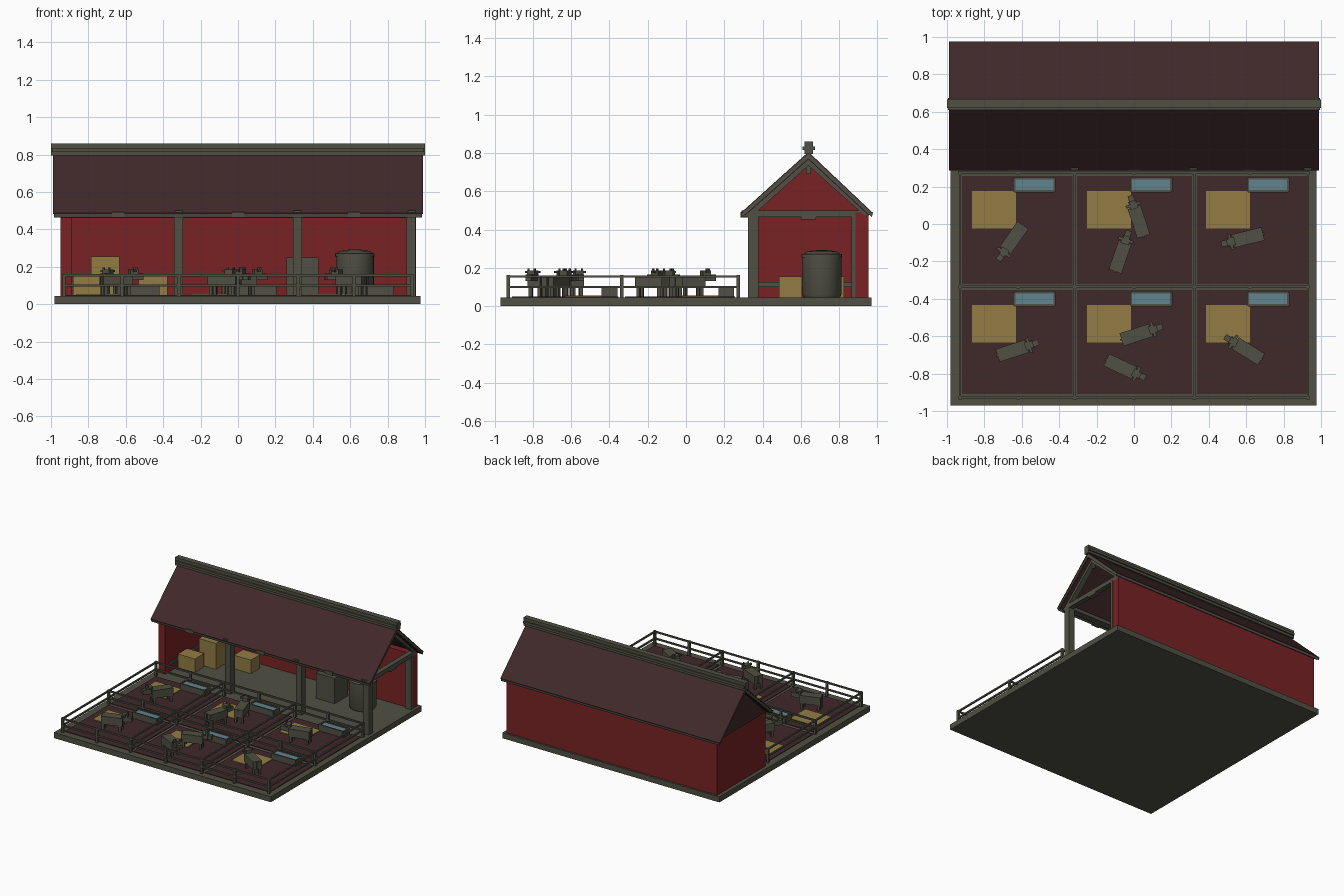
import bpy, bmesh
from math import radians
from mathutils import Matrix, Vector

old = bpy.data.objects.get("Cube")
if old:
    bpy.data.objects.remove(old, do_unlink=True)


def material(name, r, g, b):
    m = bpy.data.materials.new(name)
    m.use_nodes = True
    m.diffuse_color = (r, g, b, 1)
    m.node_tree.nodes["Principled BSDF"].inputs["Base Color"].default_value = (r, g, b, 1)
    return m


GREY = material("weathered grey", 0.08, 0.08, 0.058)
RED = material("barn red", 0.19, 0.016, 0.018)
BROWN = material("dark brown", 0.051, 0.021, 0.023)
STRAW = material("straw", 0.29, 0.2, 0.06)
WATER = material("water blue", 0.12, 0.23, 0.27)


def finish(name, bm, mat):
    bmesh.ops.recalc_face_normals(bm, faces=bm.faces)
    me = bpy.data.meshes.new(name)
    bm.to_mesh(me)
    bm.free()
    me.materials.append(mat)
    ob = bpy.data.objects.new(name, me)
    bpy.context.collection.objects.link(ob)
    return ob


def add_box(bm, x, y, z):
    """Add a box given its (min, max) range on each axis."""
    mid = Vector([(a + b) / 2 for a, b in (x, y, z)])
    size = [b - a for a, b in (x, y, z)]
    bmesh.ops.create_cube(bm, size=1, matrix=Matrix.Translation(mid) @ Matrix.Diagonal((*size, 1)))


def box(name, x, y, z, mat):
    bm = bmesh.new()
    add_box(bm, x, y, z)
    return finish(name, bm, mat)


def prism(name, profile, x0, x1, mat):
    """Extrude a (y, z) profile along x."""
    bm = bmesh.new()
    face = bm.faces.new([bm.verts.new((x0, y, z)) for y, z in profile])
    new = bmesh.ops.extrude_face_region(bm, geom=[face])["geom"]
    bmesh.ops.translate(bm, verts=[v for v in new if isinstance(v, bmesh.types.BMVert)], vec=(x1 - x0, 0, 0))
    return finish(name, bm, mat)


FLOOR = 0.045
RIDGE = 0.64

# Ground slab
box("base_slab", (-0.98, 0.975), (-0.97, 0.97), (0, FLOOR), GREY)

# Pens: floor, straw bed and water trough in each
columns = [(-0.92, -0.33, -0.866, -0.64), (-0.305, 0.31, -0.25, -0.016), (0.337, 0.925, 0.385, 0.61)]
rows = [(-0.32, 0.257), (-0.91, -0.353)]
for left, right, bed, trough in columns:
    for front, back in rows:
        box("pen_floor", (left, right), (front, back), (FLOOR - 0.01, 0.05), BROWN)
        top = back - 0.08
        box("straw_bed", (bed, bed + 0.235), (top - 0.2, top), (FLOOR, 0.056), STRAW)
        tx, ty = (trough, trough + 0.215), (back - 0.082, back - 0.012)
        bm = bmesh.new()
        add_box(bm, tx, ty, (FLOOR, 0.085))
        for x in tx:
            add_box(bm, (x - 0.006, x + 0.006), ty, (FLOOR, 0.1))
        for y in ty:
            add_box(bm, tx, (y - 0.006, y + 0.006), (FLOOR, 0.1))
        finish("water_trough", bm, GREY)
        box("trough_water", (tx[0] + 0.006, tx[1] - 0.006), (ty[0] + 0.006, ty[1] - 0.006), (0.08, 0.093), WATER)

# Pen fences: two rails on posts in each direction
fence_x = [-0.93, -0.317, 0.323, 0.93]
fence_y = [-0.928, -0.336, 0.274]
bm = bmesh.new()
for z in (0.1, 0.155):
    for y in fence_y:
        add_box(bm, (-0.935, 0.935), (y - 0.006, y + 0.006), (z - 0.006, z + 0.006))
    for x in fence_x:
        add_box(bm, (x - 0.006, x + 0.006), (-0.93, 0.28), (z - 0.006, z + 0.006))
for y in fence_y:
    for x in fence_x + [-0.62, 0, 0.62]:
        add_box(bm, (x - 0.009, x + 0.009), (y - 0.009, y + 0.009), (FLOOR, 0.163))
finish("pen_fence", bm, GREY)


# Cattle: blocky bodies with the head towards local +x
def cow(x, y, heading):
    bm = bmesh.new()
    add_box(bm, (-0.115, 0.05), (-0.036, 0.036), (0.095, 0.16))
    add_box(bm, (0.04, 0.085), (-0.022, 0.022), (0.13, 0.185))
    add_box(bm, (0.085, 0.115), (-0.016, 0.016), (0.13, 0.165))
    add_box(bm, (0.055, 0.07), (-0.042, 0.042), (0.172, 0.184))
    add_box(bm, (-0.122, -0.115), (-0.005, 0.005), (0.1, 0.155))
    for side in (-1, 1):
        add_box(bm, (0.07, 0.08), (side * 0.018 - 0.004, side * 0.018 + 0.004), (0.18, 0.197))
        for lx in (-0.1, 0.03):
            add_box(bm, (lx - 0.009, lx + 0.009), (side * 0.025 - 0.009, side * 0.025 + 0.009), (FLOOR, 0.1))
    ob = finish("cow", bm, GREY)
    ob.location = (x, y, 0)
    ob.rotation_euler.z = radians(heading)


for place in [(-0.66, -0.1, -125), (0.016, 0.043, 108), (-0.064, -0.145, 71), (0.578, -0.08, -166),
              (-0.62, -0.668, 18), (0.043, -0.583, 18), (-0.043, -0.775, -25), (0.583, -0.663, 148)]:
    cow(*place)

# Barn walls
box("back_wall", (-0.95, 0.95), (0.885, 0.955), (FLOOR, 0.49), RED)
prism("end_wall", [(0.335, FLOOR), (0.95, FLOOR), (0.95, 0.49), (RIDGE, 0.765), (0.335, 0.49)], -0.95, -0.89, RED)
prism("end_gable_panel", [(0.335, 0.487), (0.95, 0.487), (RIDGE, 0.77)], -0.956, -0.95, BROWN)
box("end_wall_rail", (-0.89, -0.88), (0.38, 0.885), (0.1, 0.125), GREY)
box("back_corner_post", (0.9, 0.953), (0.865, 0.887), (FLOOR, 0.47), GREY)

# Barn frame: front posts, eave beam and roof trusses
for x in (-0.318, 0.318, 0.925):
    box("front_post", (x - 0.025, x + 0.025), (0.325, 0.38), (FLOOR, 0.47), GREY)
box("eave_beam", (-0.95, 0.95), (0.325, 0.38), (0.46, 0.49), GREY)
for x in (-0.64, 0, 0.62):
    box("eave_bracket", (x - 0.033, x + 0.033), (0.285, 0.33), (0.463, 0.492), GREY)
for x in (-0.318, 0.318, 0.93):
    a, b = x - 0.02, x + 0.02
    box("tie_beam", (a, b), (0.29, 0.955), (0.465, 0.5), GREY)
    box("king_post", (x - 0.008, x + 0.008), (RIDGE - 0.012, RIDGE + 0.012), (0.69, 0.775), GREY)
    box("tie_block", (a, b), (0.6, 0.68), (0.452, 0.466), GREY)
    prism("truss_rafters", [(0.30, 0.475), (0.35, 0.475), (RIDGE, 0.735), (0.93, 0.475),
                            (0.965, 0.475), (RIDGE, 0.785)], a, b, GREY)

# Roof: grey underlay with a thin brown covering, and a ridge beam
prism("roof_boards", [(0.292, 0.465), (RIDGE, 0.773), (0.972, 0.465), (0.975, 0.482),
                      (RIDGE, 0.798), (0.288, 0.482)], -0.985, 0.985, GREY)
prism("roof_covering", [(0.288, 0.482), (RIDGE, 0.798), (0.975, 0.482), (0.977, 0.487),
                        (RIDGE, 0.806), (0.286, 0.487)], -0.988, 0.988, BROWN)
prism("roof_lining", [(0.31, 0.474), (RIDGE, 0.767), (0.955, 0.474), (0.96, 0.477),
                      (RIDGE, 0.775), (0.305, 0.477)], -0.98, 0.98, BROWN)
box("ridge_beam", (-1, 1), (RIDGE - 0.02, RIDGE + 0.025), (0.795, 0.86), GREY)
box("ridge_cap", (-0.995, 0.995), (RIDGE - 0.03, RIDGE + 0.035), (0.815, 0.835), GREY)

# Barn contents: straw bales, feed bin and milk tank
for x, y, z, h in [(-0.805, 0.545, FLOOR, 0.11), (-0.455, 0.765, FLOOR, 0.11),
                   (-0.71, 0.68, FLOOR, 0.105), (-0.71, 0.68, 0.15, 0.105)]:
    box("straw_bale", (x - 0.077, x + 0.077), (y - 0.06, y + 0.06), (z, z + h), STRAW)
box("feed_bin", (0.26, 0.43), (0.63, 0.8), (FLOOR, 0.25), GREY)

bm = bmesh.new()
outline = [(0.095, FLOOR), (0.102, 0.06), (0.102, 0.255), (0.106, 0.255), (0.106, 0.272),
           (0.098, 0.272), (0.08, 0.284), (0.045, 0.291), (0, 0.293)]
verts = [bm.verts.new((r, 0, z)) for r, z in outline]
edges = [bm.edges.new(pair) for pair in zip(verts, verts[1:])]
bmesh.ops.spin(bm, geom=verts + edges, axis=(0, 0, 1), cent=(0, 0, 0), angle=radians(360), steps=24)
bmesh.ops.remove_doubles(bm, verts=bm.verts, dist=0.0005)
tank = finish("milk_tank", bm, GREY)
tank.location = (0.625, 0.71, 0)
bpy.context.view_layer.objects.active = tank
tank.select_set(True)
bpy.ops.object.shade_smooth_by_angle()
